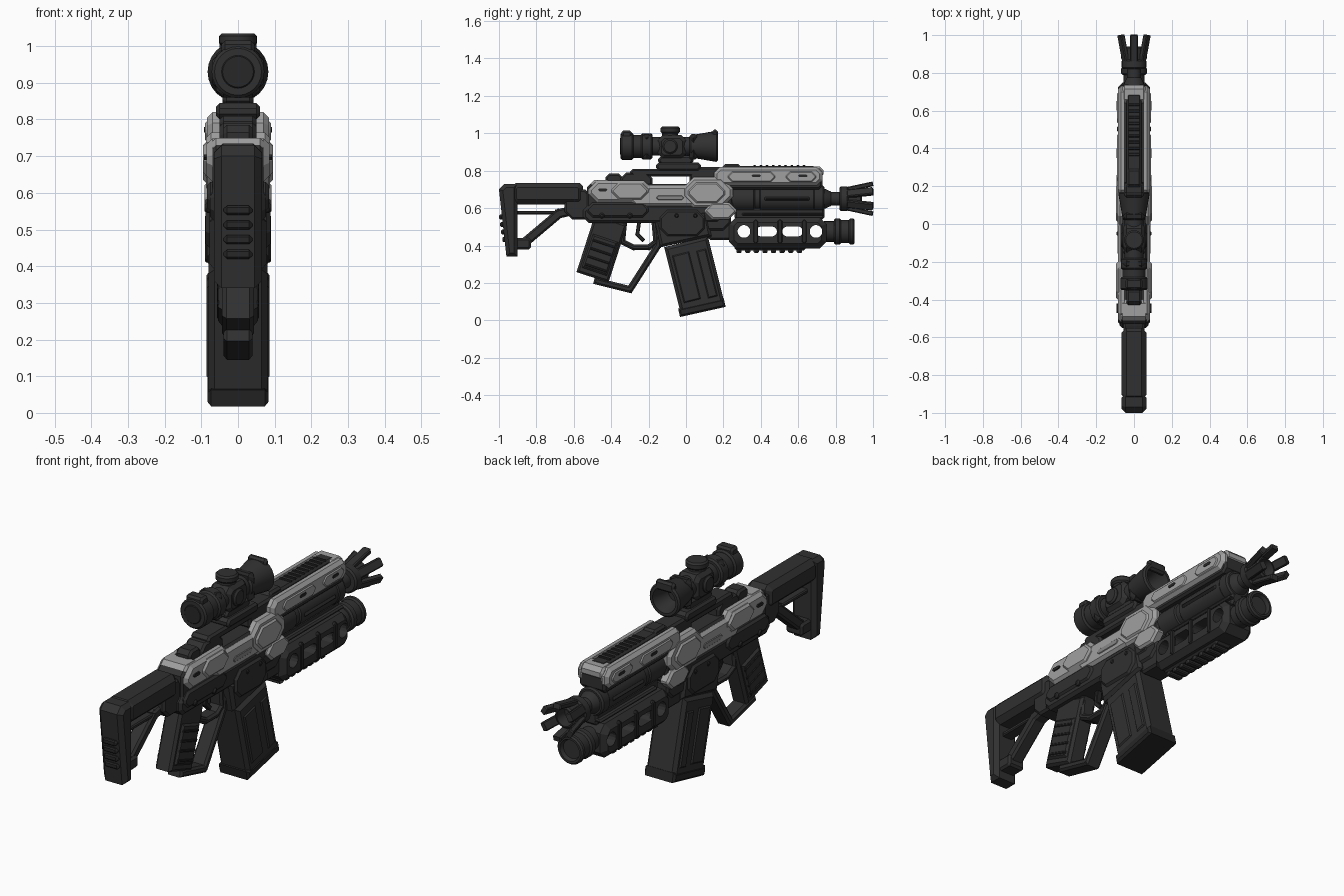
import bpy, bmesh
from math import cos, sin, pi, radians
from mathutils import Matrix, Vector

cube = bpy.data.objects.get("Cube")
if cube:
    bpy.data.objects.remove(cube)


def material(name, shade):
    m = bpy.data.materials.new(name)
    m.use_nodes = True
    m.diffuse_color = (shade, shade, shade, 1)
    m.node_tree.nodes["Principled BSDF"].inputs["Base Color"].default_value = m.diffuse_color
    return m


DARK = material("dark gunmetal", .03)
BLACK = material("black rubber", .02)
LIGHT = material("pale grey armour", .35)
WORN = material("worn grey armour", .24)

# Heights of the long axes
BARREL, SIGHT, FORE = .65, .93, .475


def finish(name, bm, colour):
    mesh = bpy.data.meshes.new(name)
    bm.to_mesh(mesh)
    bm.free()
    mesh.materials.append(colour)
    ob = bpy.data.objects.new(name, mesh)
    bpy.context.collection.objects.link(ob)
    return ob


def activate(ob):
    bpy.ops.object.select_all(action='DESELECT')
    ob.select_set(True)
    bpy.context.view_layer.objects.active = ob


def prism(name, points, width, colour=DARK, bevel=.01, inner=None):
    """Side profile (y, z) extruded across x, outer faces chamfered.
    Giving inner makes a mirrored pair of side plates instead."""
    bm = bmesh.new()
    core = width - bevel
    spans = [(-core, core)] if inner is None else [(inner, core), (-core, -inner)]
    outer = []
    for span in spans:
        rows = [[bm.verts.new((x, y, z)) for y, z in points] for x in span]
        outer += [bm.faces.new(row) for x, row in zip(span, rows) if abs(x) == core]
        if inner is not None:
            bm.faces.new(rows[span.index(min(span, key=abs))])
        for i in range(len(points)):
            bm.faces.new((rows[0][i - 1], rows[0][i], rows[1][i], rows[1][i - 1]))
    bmesh.ops.recalc_face_normals(bm, faces=bm.faces)
    if bevel:
        bmesh.ops.inset_region(bm, faces=outer, thickness=bevel, depth=bevel, use_even_offset=True)
    return finish(name, bm, colour)


def block(name, back, front, low, high, width, corner=.01, **style):
    """Box seen from the side with its four corners cut off."""
    c = corner
    points = [(back + c, low), (front - c, low), (front, low + c), (front, high - c),
              (front - c, high), (back + c, high), (back, high - c), (back, low + c)]
    return prism(name, points, width, **style)


def bar(name, start, end, thick, width, **style):
    """Straight beam between two side-view points."""
    a, b = Vector(start), Vector(end)
    n = (b - a).orthogonal().normalized() * thick / 2
    return prism(name, [a - n, b - n, b + n, a + n], width, **style)


def frame(name, path, thick, width, **style):
    """Chain of beams that overlap at the joints."""
    for a, b in zip(path, path[1:]):
        a, b = Vector(a), Vector(b)
        lap = (b - a).normalized() * thick / 3
        bar(name, a - lap, b + lap, thick, width, **style)


def tube(name, start, end, radius, height, end_radius=None, hollow=False, axis='Y', along=0, colour=DARK):
    """Turned part with softened rims; hollow sinks a bore into its end."""
    last = end_radius or radius
    rim = min(.008, (end - start) / 4)
    rings = [(start, radius - rim), (start + rim, radius), (end - rim, last), (end, last - rim)]
    if hollow:
        rings += [(end, last * .75), (end - (end - start) * .6, radius * .65)]
    bm = bmesh.new()
    loops = []
    for d, r in rings:
        loops.append([])
        for i in range(24):
            u, v = r * cos(pi * i / 12), r * sin(pi * i / 12)
            spot = {'X': (d, along + u, height + v), 'Y': (u, d, height + v), 'Z': (u, along + v, d)}[axis]
            loops[-1].append(bm.verts.new(spot))
    for a, b in zip(loops, loops[1:]):
        for i in range(len(a)):
            bm.faces.new((a[i - 1], a[i], b[i], b[i - 1]))
    bm.faces.new(loops[0])
    bm.faces.new(loops[-1])
    bmesh.ops.recalc_face_normals(bm, faces=bm.faces)
    ob = finish(name, bm, colour)
    activate(ob)
    bpy.ops.object.shade_smooth_by_angle(angle=radians(35))


def cut_slot(ob, y, z, radius, stretch):
    """Cut a rounded slot right through a part."""
    turns = [2 * pi * (i + .5) / 16 for i in range(16)]
    points = [(y + radius * cos(t) + (stretch if cos(t) > 0 else -stretch), z + radius * sin(t)) for t in turns]
    if not stretch:
        points = [(y + radius * cos(t), z + radius * sin(t)) for t in turns]
    cutter = prism("cutter", points, .2, bevel=0)
    mod = ob.modifiers.new("slot", 'BOOLEAN')
    mod.operation, mod.solver, mod.object = 'DIFFERENCE', 'EXACT', cutter
    activate(ob)
    bpy.ops.object.modifier_apply(modifier=mod.name)
    bpy.data.objects.remove(cutter)


# Stock: cheek tube, open frame and ribbed butt pad
block("stock_tube", -.93, -.55, .62, .735, .066, corner=.02, bevel=.025)
prism("butt_pad", [(-1, .7), (-.97, .73), (-.9, .73), (-.9, .34), (-.96, .34)], .065, bevel=.02)
block("butt_pad_toe", -.94, -.83, .38, .44, .045)
frame("stock_strut", [(-.87, .41), (-.68, .57), (-.55, .6)], .05, .035)
bar("stock_thin_strut", (-.9, .575), (-.6, .575), .02, .03, bevel=.005)
for i in range(4):
    z = .54 - i * .04
    block("pad_rib", i * .006 - 1, -.95, z, z + .025, .04, corner=.005, colour=BLACK)
block("stock_latch", -.65, -.5, .54, .7, .055, corner=.04)

# Receiver, magazine well and side plates
block("receiver_core", -.53, .25, .56, .73, .07, corner=.02)
block("front_receiver", .2, .73, .7, .8, .07, corner=.02)
block("lower_receiver", -.55, .2, .52, .62, .076, corner=.03, bevel=.014)
bar("magazine_well", (-.03, .56), (0, .42), .28, .078, bevel=.014)
block("magazine_well_nose", .05, .24, .48, .6, .07, corner=.04)
block("magazine_well_plate", -.14, .1, .45, .59, .088, corner=.04, inner=.06)
block("rear_lower_plate", -.53, -.2, .55, .63, .085, corner=.03, inner=.06)
for y in (-.45, -.3, -.05, .05):
    tube("receiver_pin", -.092, .092, .015, .56, axis='X', along=y, colour=BLACK)

# Top rail standing on two feet, with the ribbed strip ahead of it
block("top_rail", -.3, .22, .77, .81, .05, corner=.015)
block("rail_rear_foot", -.35, -.18, .7, .79, .05, corner=.03)
block("rail_front_foot", .02, .24, .7, .82, .05, corner=.04)
block("rail_rear_stop", -.43, -.34, .72, .785, .04, corner=.02)
block("front_top_strip", .18, .7, .77, .825, .04, corner=.02)
block("front_top_hump", .19, .3, .77, .835, .036, corner=.02)
for i in range(9):
    y = .36 + i * .033
    block("strip_rib", y, y + .015, .81, .83, .032, corner=.003, colour=BLACK, bevel=.003)

# Pale armour: overlapping cut-corner plates on both sides
armour = dict(colour=LIGHT, inner=.05)
block("rear_armour", -.52, -.18, .63, .748, .086, corner=.045, bevel=.016, **armour)
block("waist_armour", -.3, .1, .61, .72, .085, corner=.03, bevel=.014, **armour)
block("middle_armour", -.02, .25, .6, .765, .087, corner=.06, bevel=.014, **armour)
block("front_armour", .15, .73, .72, .82, .085, corner=.03, bevel=.016, **armour)
block("rear_armour_panel", -.4, -.2, .645, .738, .095, corner=.04, **armour)
block("middle_armour_panel", .01, .21, .625, .74, .095, corner=.045, **armour)
block("front_armour_panel", .22, .48, .735, .8, .09, corner=.025, **armour)
block("front_end_panel", .53, .7, .735, .8, .09, corner=.025, **armour)
block("lower_hex_plate", .1, .27, .54, .63, .092, corner=.04, **armour)
block("waist_inset", -.16, -.01, .64, .67, .088, corner=.012, colour=WORN, inner=.06, bevel=.005)
block("rear_armour_cap", -.51, -.4, .7, .75, .07, corner=.02, colour=LIGHT)
block("front_armour_cap", .64, .735, .76, .823, .06, corner=.02, colour=LIGHT)
for y, z in ((-.47, .69), (.35, .765), (.6, .765)):
    block("armour_notch", y, y + .05, z, z + .015, .0925, corner=.007, colour=BLACK, inner=.08, bevel=0)

# Barrel, shroud and pronged muzzle
tube("shroud_rear", .2, .37, .066, BARREL)
tube("shroud_core", .3, .5, .06, BARREL)
tube("shroud_front", .39, .69, .066, BARREL)
tube("shroud_collar", .68, .74, .07, BARREL)
tube("shroud_nose", .73, .78, .055, BARREL, end_radius=.04)
block("shroud_side_rib", .42, .66, .64, .66, .075, corner=.005, colour=BLACK)
tube("barrel", .7, .87, .036, BARREL)
tube("muzzle_hub", .82, .87, .065, BARREL)
tube("muzzle_core", .85, .94, .055, BARREL, hollow=True)
for k in range(6):
    prong = bar("muzzle_prong", (.86, .05), (1, .08), .025, .022, bevel=.005)
    prong.data.transform(Matrix.Translation((0, 0, BARREL)) @ Matrix.Rotation(k * pi / 3, 4, 'Y'))

# Lower fore-end with slots cut through, toothed rail and end cap
fore_end = block("fore_end", .23, .75, .385, .55, .085, corner=.035, bevel=.026)
for y, stretch in ((.31, 0), (.43, .03), (.57, .03), (.695, 0)):
    cut_slot(fore_end, y, FORE, .026 if stretch else .034, stretch)
for y in (.36, .49, .62):
    block("fore_end_band", y, y + .025, .41, .54, .09, colour=BLACK, inner=.075, bevel=.004)
block("fore_end_bridge", .26, .74, .54, .6, .035)
block("bridge_rail", .3, .74, .56, .575, .06, corner=.005)
block("lower_rail", .26, .64, .374, .4, .045)
for i in range(8):
    y = .27 + i * .046
    block("rail_tooth", y, y + .028, .36, .38, .045, corner=.005)
block("fore_end_bracket", .1, .26, .43, .54, .06, corner=.03)
tube("fore_end_neck", .73, .8, .055, FORE)
tube("fore_end_ring", .79, .83, .07, FORE)
tube("fore_end_cap", .82, .88, .062, FORE)
tube("fore_end_lip", .87, .9, .07, FORE, hollow=True)

# Magazine, all parts along one slanted axis
bar("magazine", (0, .42), (.09, .06), .24, .08, bevel=.016)
bar("magazine_foot", (.08, .09), (.09, .045), .25, .083, colour=BLACK)
bar("magazine_rear_panel", (-.03, .36), (.035, .1), .1, .086, inner=.07)
bar("magazine_front_panel", (.08, .38), (.145, .12), .06, .086, inner=.07)

# Pistol grip, guard loop and trigger
bar("grip", (-.4, .54), (-.5, .23), .18, .044, bevel=.012)
bar("grip_panel", (-.43, .44), (-.49, .26), .14, .054)
for i in range(4):
    y, z = -.44 - i * .014, .41 - i * .043
    bar("grip_groove", (y - .06, z + .02), (y + .06, z - .02), .012, .057, colour=BLACK, bevel=.003)
frame("guard_loop", [(-.48, .21), (-.3, .165), (-.15, .4), (-.13, .54)], .036, .04)
frame("trigger_guard", [(-.33, .53), (-.34, .42), (-.28, .39), (-.2, .39), (-.16, .42), (-.17, .53)], .03, .035)
frame("trigger", [(-.25, .53), (-.26, .46), (-.23, .43)], .02, .014, colour=BLACK, bevel=.003)

# Sight: eyepiece, body, flared bell, turrets and mount
tube("sight_eyepiece", -.35, -.28, .072, SIGHT)
tube("sight_eyepiece_glass", -.353, -.3, .05, SIGHT, colour=BLACK)
tube("sight_rear_tube", -.3, -.22, .062, SIGHT)
tube("sight_rear_ring", -.24, -.18, .07, SIGHT)
tube("sight_main_tube", -.2, .05, .05, SIGHT)
tube("sight_bell", .02, .17, .06, SIGHT, end_radius=.083, hollow=True)
block("sight_rear_hood", -.345, -.29, .97, 1.015, .045)
block("sight_front_hood", .14, .17, .97, 1.02, .05)
block("sight_body", -.15, 0, .865, .99, .058, corner=.025, bevel=.018)
tube("top_turret", .97, 1.01, .042, 0, axis='Z', along=-.085)
tube("top_turret_cap", 1, 1.035, .052, 0, axis='Z', along=-.085)
tube("side_turret", -.07, .07, .04, SIGHT, axis='X', along=-.085)
for y in (-.23, .02):
    block("sight_clamp", y, y + .04, .86, .995, .06, colour=BLACK, bevel=.02)
block("mount_base", -.16, .08, .8, .845, .06, corner=.015)
block("mount_post", -.15, .04, .83, .88, .042, corner=.02)
